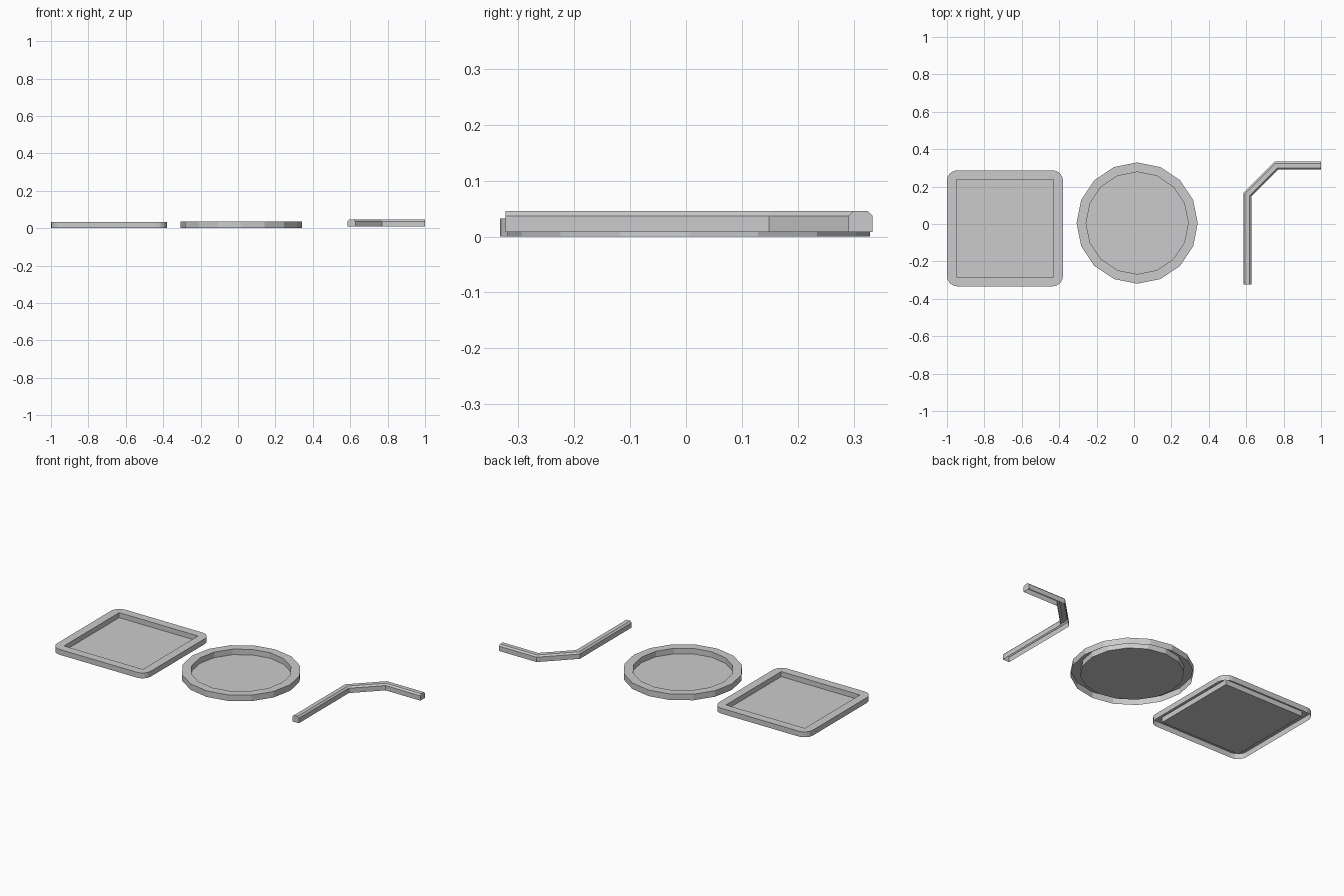
import bpy, bmesh, math
from mathutils import Vector

if "Cube" in bpy.data.objects:
    bpy.data.objects.remove(bpy.data.objects["Cube"], do_unlink=True)

grey = bpy.data.materials.new("light_grey")
grey.use_nodes = True
colour = (0.6, 0.6, 0.6, 1)
grey.diffuse_color = colour
grey.node_tree.nodes["Principled BSDF"].inputs["Base Color"].default_value = colour


def finish(bm, name, location=(0, 0, 0)):
    bmesh.ops.remove_doubles(bm, verts=bm.verts, dist=0.0001)
    bmesh.ops.recalc_face_normals(bm, faces=bm.faces)
    mesh = bpy.data.meshes.new(name)
    bm.to_mesh(mesh)
    bm.free()
    mesh.materials.append(grey)
    obj = bpy.data.objects.new(name, mesh)
    obj.location = location
    bpy.context.collection.objects.link(obj)


def bridge(bm, a, b, closed=True):
    for i in range(len(a) if closed else len(a) - 1):
        j = (i + 1) % len(a)
        bm.faces.new((a[i], a[j], b[j], b[i]))


def circle(radius, sides=16):
    return [(radius * math.cos(math.tau * i / sides),
             radius * math.sin(math.tau * i / sides)) for i in range(sides)]


def rounded_square(half, radius, steps=4):
    points = []
    for corner in range(4):
        mid = math.radians(45 + 90 * corner)
        cx = math.copysign(half - radius, math.cos(mid))
        cy = math.copysign(half - radius, math.sin(mid))
        for s in range(steps + 1):
            a = math.radians(90 * (corner + s / steps))
            points.append((cx + radius * math.cos(a), cy + radius * math.sin(a)))
    return points


def tray(name, outer, inner, height, floor, location):
    """Outer wall, flat rim, inner wall and floor, hollow under the rim."""
    bm = bmesh.new()
    rings = [[bm.verts.new((x, y, z)) for x, y in outline]
             for outline, z in ((outer, 0), (outer, height), (inner, height), (inner, floor))]
    for a, b in zip(rings, rings[1:]):
        bridge(bm, a, b)
    bm.faces.new(rings[-1])
    finish(bm, name, location)


# Square and round trays
tray("square_tray", rounded_square(0.31, 0.055), rounded_square(0.26, 0),
     0.032, 0.002, (-0.69, -0.023, 0))
tray("round_tray", circle(0.324), circle(0.273), 0.036, 0.003, (0.017, 0.005, 0))

# Bent rail: chamfered channel swept along a mitred path, open underneath
path = [Vector(p) for p in ((0.606, -0.323), (0.606, 0.157), (0.761, 0.312), (1.0, 0.312))]
half, low, high, chamfer = 0.0215, 0.008, 0.046, 0.009
profile = [(-half, low), (-half, high - chamfer), (-half + chamfer, high),
           (half - chamfer, high), (half, high - chamfer), (half, low)]
bm = bmesh.new()
sections = []
for i, p in enumerate(path):
    before = (p - path[max(i - 1, 0)]).normalized()
    after = (path[min(i + 1, len(path) - 1)] - p).normalized()
    before, after = (before if i else after), (after if i < len(path) - 1 else before)
    tangent = (before + after).normalized()
    side = Vector((tangent.y, -tangent.x)) / tangent.dot(before)
    sections.append([bm.verts.new((p.x + side.x * u, p.y + side.y * u, z)) for u, z in profile])
for a, b in zip(sections, sections[1:]):
    bridge(bm, a, b, closed=False)
bm.faces.new(sections[0])
bm.faces.new(sections[-1])
finish(bm, "bent_rail")
